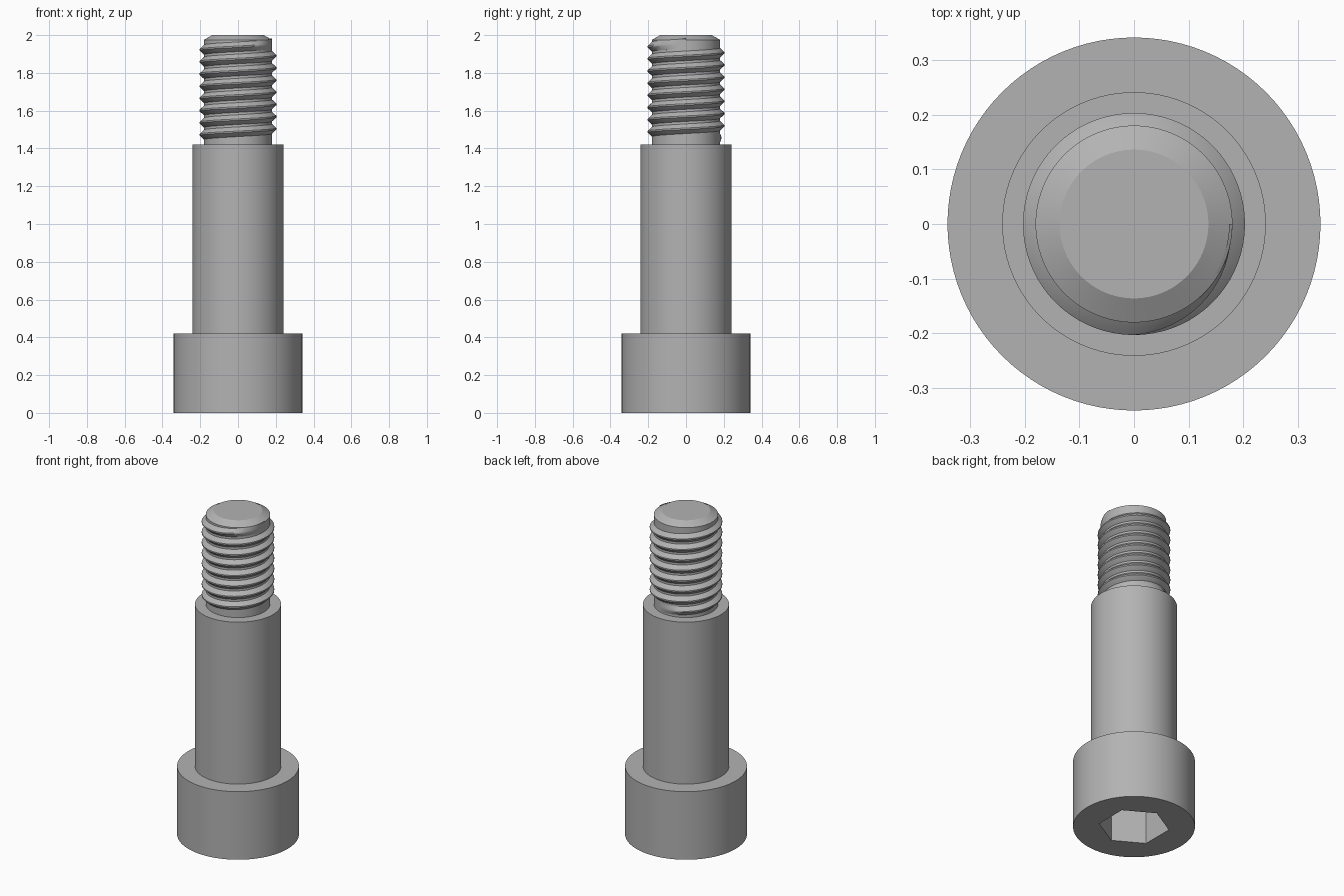
import bpy, bmesh
from math import cos, sin, tau, radians

if "Cube" in bpy.data.objects:
    bpy.data.objects.remove(bpy.data.objects["Cube"])

SEGMENTS = 96
HEAD_TOP, SHOULDER_TOP, TIP = 0.42, 1.42, 2.0
CORE_R, CREST_R, PITCH = 0.18, 0.203, 0.0643

steel = bpy.data.materials.new("grey steel")
steel.use_nodes = True
steel.diffuse_color = (0.45, 0.45, 0.45, 1)
steel.node_tree.nodes["Principled BSDF"].inputs["Base Color"].default_value = steel.diffuse_color


def finish(name, bm):
    """Turn a bmesh into a named steel object."""
    bmesh.ops.recalc_face_normals(bm, faces=bm.faces)
    mesh = bpy.data.meshes.new(name)
    bm.to_mesh(mesh)
    bm.free()
    mesh.materials.append(steel)
    obj = bpy.data.objects.new(name, mesh)
    bpy.context.collection.objects.link(obj)
    return obj


def smooth(obj):
    bpy.ops.object.select_all(action="DESELECT")
    obj.select_set(True)
    bpy.context.view_layer.objects.active = obj
    bpy.ops.object.shade_smooth_by_angle(angle=radians(25))


def turned(name, profile, sides=SEGMENTS, turn=0.0):
    """Stack rings of (radius, height) into a closed turned solid."""
    bm = bmesh.new()
    rings = [[bm.verts.new((r * cos(turn + tau * i / sides), r * sin(turn + tau * i / sides), z))
              for i in range(sides)] for r, z in profile]
    for low, high in zip(rings, rings[1:]):
        for i in range(sides):
            j = (i + 1) % sides
            bm.faces.new((low[i], low[j], high[j], high[i]))
    bm.faces.new(rings[0][::-1])
    bm.faces.new(rings[-1])
    return finish(name, bm)


# Head with a hexagonal socket in its underside
head = turned("head", [(0.341, 0), (0.341, HEAD_TOP)])
cutter = turned("socket_cutter", [(0.198, -0.1), (0.198, 0.25)], 6, radians(30))
cutter.hide_render = True
socket = head.modifiers.new("socket", "BOOLEAN")
socket.operation, socket.solver, socket.object = "DIFFERENCE", "EXACT", cutter
bpy.context.view_layer.objects.active = head
bpy.ops.object.modifier_apply(modifier=socket.name)
bpy.data.objects.remove(cutter)

# Plain shoulder and the chamfered core of the threaded end
shoulder = turned("shoulder", [(0.241, HEAD_TOP), (0.241, SHOULDER_TOP)])
core = turned("threaded_core", [(CORE_R, SHOULDER_TOP), (CORE_R, 1.975), (0.136, TIP)])


def helical_thread(name, start, end, steps_per_turn=72):
    """Sweep a V ridge up a right-hand helix, fading into the core at both ends."""
    bm = bmesh.new()
    steps = round((end - start) / PITCH * steps_per_turn)
    fade = steps_per_turn * 0.25
    previous = None
    for s in range(steps + 1):
        angle = tau * (s - steps) / steps_per_turn
        z = start + PITCH * s / steps_per_turn
        grow = min(1, s / fade, (steps - s) / fade)
        crest = CORE_R - 0.004 + (CREST_R - CORE_R + 0.004) * grow
        section = [(CORE_R - 0.006, -0.46), (CORE_R, -0.40), (crest, -0.06),
                   (crest, 0.06), (CORE_R, 0.40), (CORE_R - 0.006, 0.46)]
        ring = [bm.verts.new((r * cos(angle), r * sin(angle), z + k * PITCH)) for r, k in section]
        if previous:
            for i in range(len(ring)):
                j = (i + 1) % len(ring)
                bm.faces.new((previous[i], previous[j], ring[j], ring[i]))
        else:
            bm.faces.new(ring)
        previous = ring
    bm.faces.new(previous[::-1])
    return finish(name, bm)


thread = helical_thread("thread", SHOULDER_TOP + 0.03, 1.955)

for part in (head, shoulder, core, thread):
    smooth(part)
